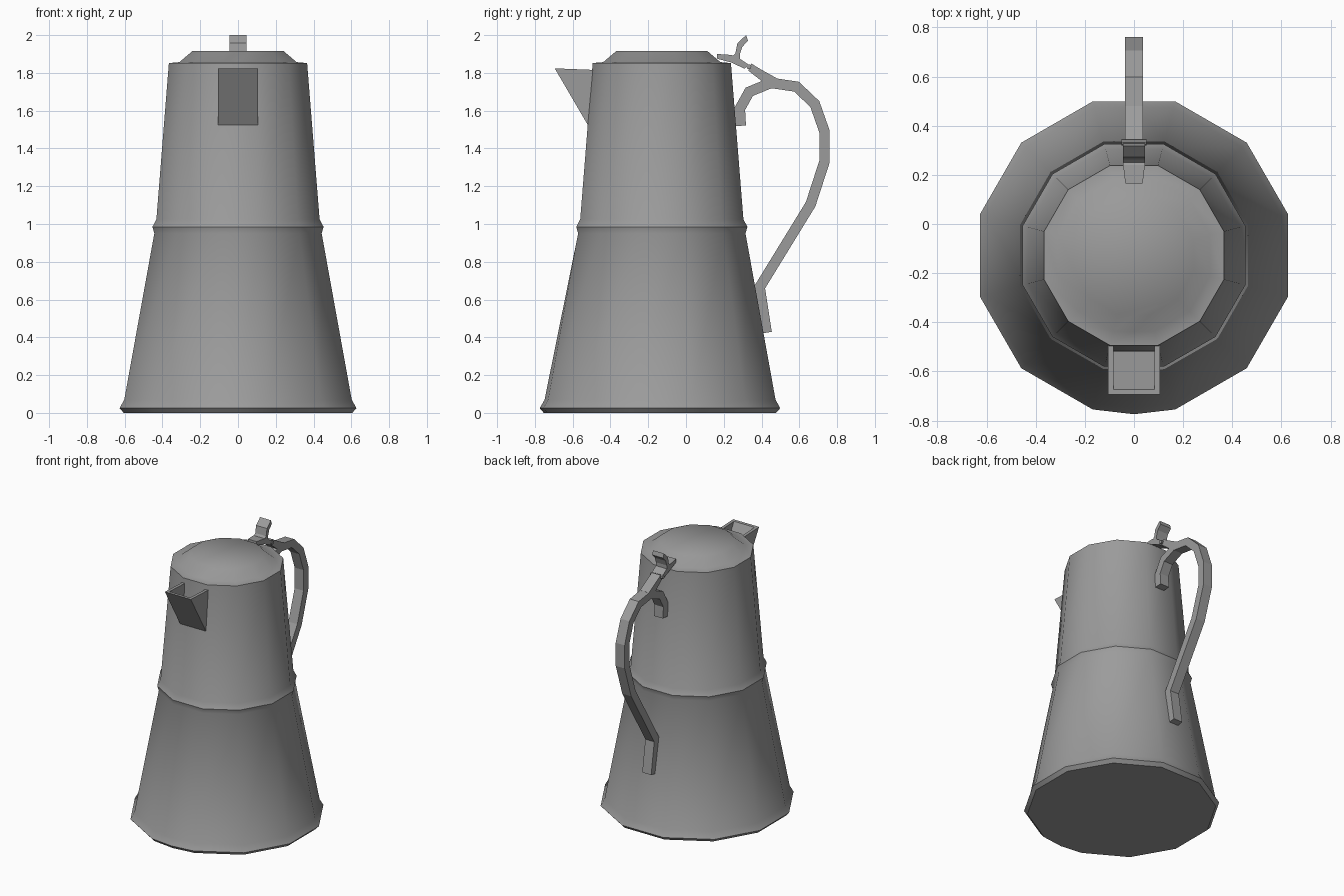
import bpy, bmesh, math
from mathutils import Vector

cube = bpy.data.objects.get("Cube")
if cube:
    bpy.data.objects.remove(cube)

CY = -0.128                      # axis of the pot in y
STRETCH = 1 / math.cos(math.pi / 12)

metal = bpy.data.materials.new("dull_grey_metal")
metal.use_nodes = True
metal.diffuse_color = (0.33, 0.33, 0.33, 1)
metal.node_tree.nodes["Principled BSDF"].inputs["Base Color"].default_value = (0.33, 0.33, 0.33, 1)


def finish(name, bm, smooth=None):
    bmesh.ops.recalc_face_normals(bm, faces=bm.faces)
    mesh = bpy.data.meshes.new(name)
    bm.to_mesh(mesh)
    bm.free()
    mesh.materials.append(metal)
    ob = bpy.data.objects.new(name, mesh)
    bpy.context.collection.objects.link(ob)
    if smooth:
        bpy.ops.object.select_all(action="DESELECT")
        ob.select_set(True)
        bpy.context.view_layer.objects.active = ob
        bpy.ops.object.shade_smooth_by_angle(angle=math.radians(smooth))
    return ob


def turned(name, profile, smooth):
    """Twelve-sided turned shape from (flat-to-centre radius, z) pairs, with an extra front vertex."""
    angles = [math.radians(-75 + 30 * i) for i in range(12)] + [-math.pi / 2]
    bm = bmesh.new()
    rings = []
    for r, z in profile:
        ring = []
        for i, a in enumerate(angles):
            rad = r * STRETCH if i < 12 else r + 0.02 * max(0, 1 - z / 0.95)
            ring.append(bm.verts.new((rad * math.cos(a), CY + rad * math.sin(a), z)))
        rings.append(ring)
    n = len(angles)
    for low, high in zip(rings, rings[1:]):
        for i in range(n):
            j = (i + 1) % n
            bm.faces.new((low[i], low[j], high[j], high[i]))
    bm.faces.new(rings[0])
    bm.faces.new(rings[-1])
    return finish(name, bm, smooth)


def prism(name, outline, half, smooth=None):
    """Side outline of (y, z) points given thickness across x."""
    bm = bmesh.new()
    face = bm.faces.new([bm.verts.new((-half, y, z)) for y, z in outline])
    out = bmesh.ops.extrude_face_region(bm, geom=[face])
    verts = [v for v in out["geom"] if isinstance(v, bmesh.types.BMVert)]
    bmesh.ops.translate(bm, verts=verts, vec=(2 * half, 0, 0))
    return finish(name, bm, smooth)


def ribbon(path, width):
    """Mitred outline around a centre line."""
    pts = [Vector(p) for p in path]
    left, right = [], []
    for i, p in enumerate(pts):
        a = (p - pts[i - 1]).normalized() if i else (pts[1] - p).normalized()
        b = (pts[i + 1] - p).normalized() if i < len(pts) - 1 else a
        t = (a + b).normalized()
        side = Vector((-t.y, t.x)) * (width / 2 / t.dot(a))
        left.append(p + side)
        right.append(p - side)
    return left + right[::-1]


# Body with foot rim and waist ring
turned("body", [(0.605, 0), (0.627, 0.025), (0.602, 0.07), (0.443, 0.95),
                (0.453, 0.985), (0.432, 1.025), (0.366, 1.852)], 40)

# Domed lid
turned("lid", [(0.366, 1.852), (0.31, 1.857), (0.242, 1.915)], 60)

# Hollow wedge spout
bm = bmesh.new()
tri = [(-0.695, 1.824), (-0.47, 1.815), (-0.5, 1.49)]
a, b = [[bm.verts.new((x, y, z)) for y, z in tri] for x in (-0.105, 0.105)]
bm.faces.new(a)
bm.faces.new(b[::-1])
for i, j in ((1, 2), (2, 0)):
    bm.faces.new((a[i], a[j], b[j], b[i]))
mouth = bm.faces.new((a[0], a[1], b[1], b[0]))
bmesh.ops.recalc_face_normals(bm, faces=bm.faces)
bmesh.ops.inset_region(bm, faces=[mouth], thickness=0.022, use_even_offset=True)
bmesh.ops.inset_region(bm, faces=[mouth], thickness=0.0)
for v in mouth.verts:
    v.co.y = -0.52 if v.co.y < -0.58 else -0.5
    v.co.z = 1.56
finish("spout", bm)

# Curved handle
prism("handle", ribbon([(0.29, 1.52), (0.285, 1.61), (0.335, 1.7), (0.45, 1.747),
                        (0.585, 1.727), (0.682, 1.635), (0.733, 1.49), (0.733, 1.33),
                        (0.66, 1.105), (0.39, 0.665), (0.427, 0.425)], 0.055), 0.036)

# Hinge strap rising from the handle
prism("hinge_strap", [(0.33, 1.812), (0.345, 1.85), (0.385, 1.825), (0.48, 1.772),
                      (0.45, 1.74), (0.4, 1.757)], 0.036)

# Lid lever and thumb rest
lever = prism("lid_lever", [(0.165, 1.9), (0.165, 1.875), (0.24, 1.855), (0.31, 1.822),
                            (0.33, 1.845), (0.285, 1.875), (0.24, 1.895)], 0.044)
for v in lever.data.vertices:
    if v.co.y < 0.2:
        v.co.x *= 0.8
prism("thumb_rest", [(0.24, 1.88), (0.285, 1.87), (0.285, 1.9), (0.298, 1.938), (0.328, 1.97),
                     (0.318, 2.0), (0.272, 1.957), (0.262, 1.905)], 0.044)

# Hinge pin
prism("hinge_pin", [(0.333 + 0.013 * math.cos(math.tau * i / 8), 1.832 + 0.013 * math.sin(math.tau * i / 8))
                    for i in range(8)], 0.05)
